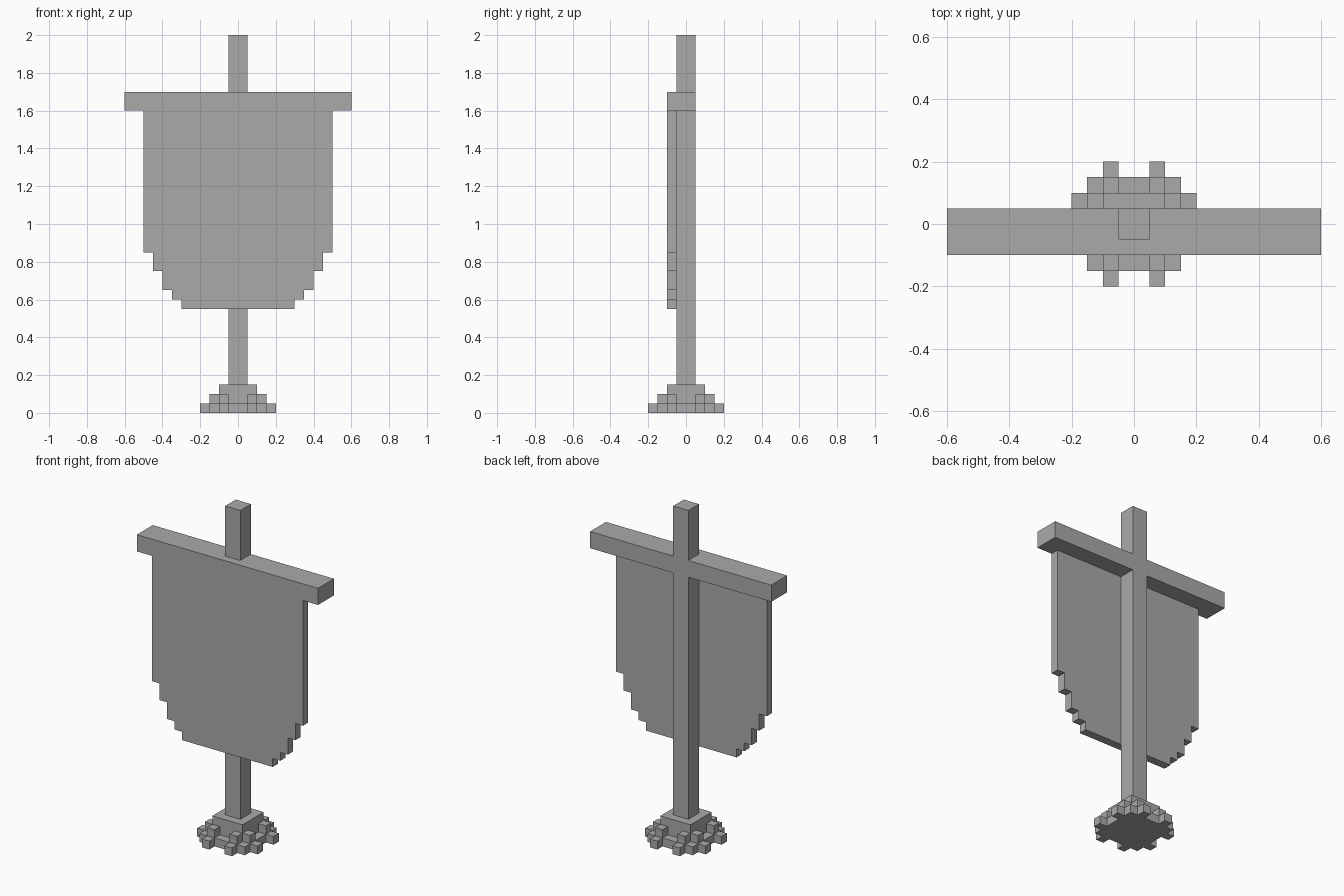
import bpy
import bmesh
from mathutils import Vector

cube = bpy.data.objects.get("Cube")
if cube:
    bpy.data.objects.remove(cube, do_unlink=True)

# Single stone grey material
grey = bpy.data.materials.new("plain_grey")
grey.use_nodes = True
colour = (0.4, 0.4, 0.4, 1.0)
grey.diffuse_color = colour
grey.node_tree.nodes["Principled BSDF"].inputs["Base Color"].default_value = colour


def prism(name, outline, direction):
    """Extrude a closed planar outline along a direction into a solid."""
    bm = bmesh.new()
    face = bm.faces.new([bm.verts.new(p) for p in outline])
    result = bmesh.ops.extrude_face_region(bm, geom=[face], use_keep_orig=True)
    moved = [v for v in result["geom"] if isinstance(v, bmesh.types.BMVert)]
    bmesh.ops.translate(bm, vec=Vector(direction), verts=moved)
    bmesh.ops.recalc_face_normals(bm, faces=bm.faces)
    mesh = bpy.data.meshes.new(name)
    bm.to_mesh(mesh)
    bm.free()
    mesh.materials.append(grey)
    obj = bpy.data.objects.new(name, mesh)
    bpy.context.collection.objects.link(obj)
    return obj


def box(name, x, y, z):
    """Box from (min, max) ranges on each axis."""
    outline = [(x[0], y[0], z[0]), (x[1], y[0], z[0]),
               (x[1], y[1], z[0]), (x[0], y[1], z[0])]
    return prism(name, outline, (0, 0, z[1] - z[0]))


def base_layer(name, quarter, z):
    """Stepped slab whose quarter outline repeats around the pole."""
    outline, points = [], list(quarter)
    for _ in range(4):
        outline += [(x, y, z) for x, y in points]
        points = [(-y, x) for x, y in points]
    return prism(name, outline, (0, 0, 0.05))


# Stepped rubble base
base_layer("base_bottom", [(.15, .05), (.2, .05), (.2, .1), (.15, .1), (.15, .15),
                           (.1, .15), (.1, .2), (.05, .2), (.05, .15)], 0)
base_layer("base_middle", [(.1, .05), (.15, .05), (.15, .1), (.1, .1),
                           (.1, .15), (.05, .15), (.05, .1)], 0.05)
base_layer("base_top", [(.1, .1)], 0.1)

# Pole below and above the crossbar
side = (-0.05, 0.05)
box("lower_pole", side, side, (0.15, 1.6))
box("upper_pole", side, side, (1.7, 2.0))

# Crossbar
box("crossbar", (-0.6, 0.6), (-0.1, 0.05), (1.6, 1.7))

# Banner cloth with stepped lower corners: (half width, bottom, top)
steps = [(0.3, 0.55, 0.6), (0.35, 0.6, 0.65), (0.4, 0.65, 0.75),
         (0.45, 0.75, 0.85), (0.5, 0.85, 1.6)]
right_edge = [(w, -0.1, z) for w, low, high in steps for z in (low, high)]
left_edge = [(-x, y, z) for x, y, z in reversed(right_edge)]
prism("banner_cloth", right_edge + left_edge, (0, 0.05, 0))
